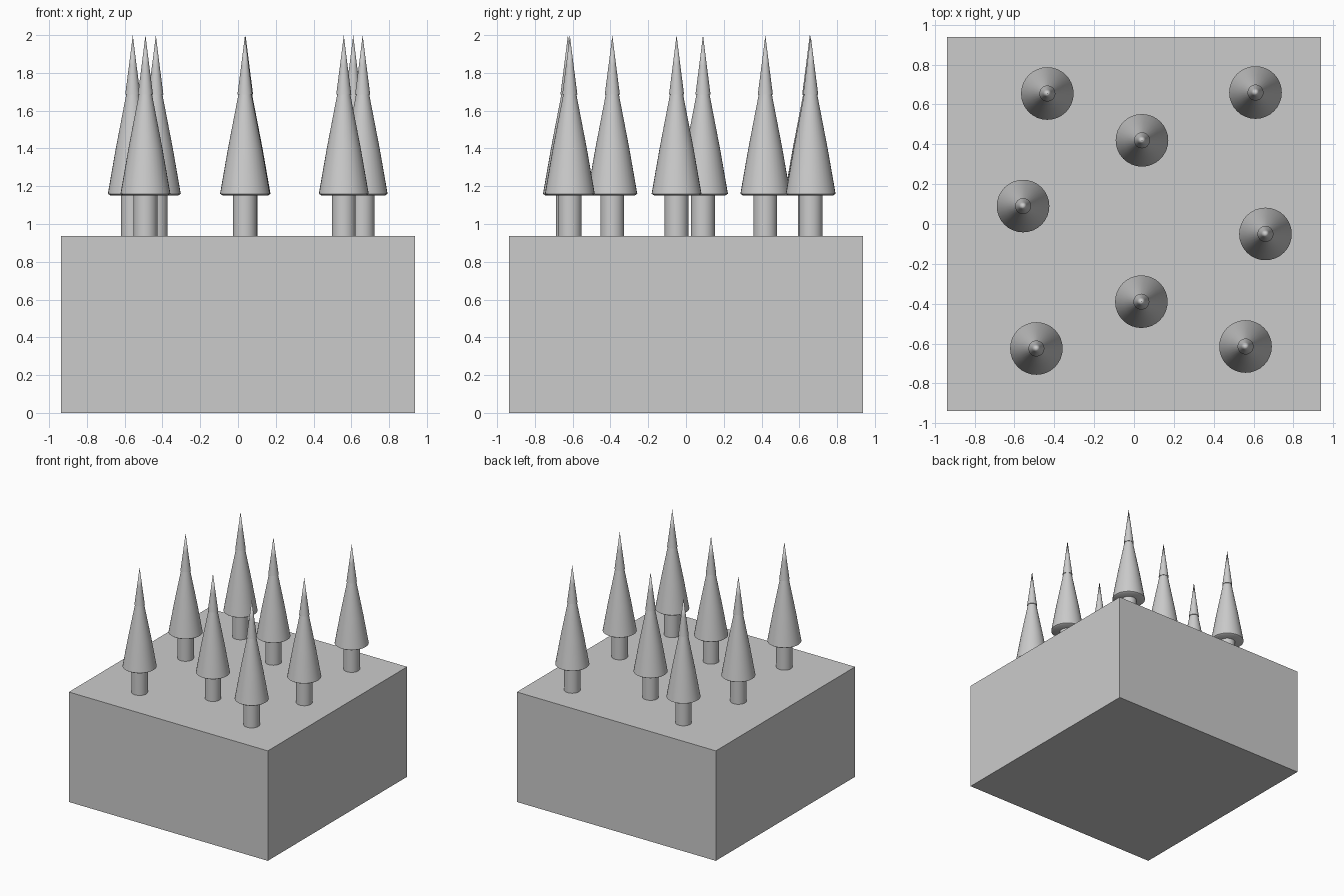
import bpy, bmesh
from math import radians
from mathutils import Matrix

if "Cube" in bpy.data.objects:
    bpy.data.objects.remove(bpy.data.objects["Cube"], do_unlink=True)

grey = bpy.data.materials.new("plain_grey")
grey.use_nodes = True
colour = (0.6, 0.6, 0.6, 1)
grey.diffuse_color = colour
grey.node_tree.nodes["Principled BSDF"].inputs["Base Color"].default_value = colour

SIDE, TOP = 1.876, 0.937


def finish(bm, name):
    mesh = bpy.data.meshes.new(name)
    bmesh.ops.recalc_face_normals(bm, faces=bm.faces)
    bm.to_mesh(mesh)
    bm.free()
    mesh.materials.append(grey)
    obj = bpy.data.objects.new(name, mesh)
    bpy.context.collection.objects.link(obj)
    return obj


def lathe(name, profile, x, y):
    """Spin a (radius, height) profile around the tree's own axis."""
    bm = bmesh.new()
    verts = [bm.verts.new((r, 0, z)) for r, z in profile]
    edges = [bm.edges.new(pair) for pair in zip(verts, verts[1:])]
    bmesh.ops.spin(bm, geom=verts + edges, cent=(0, 0, 0), axis=(0, 0, 1),
                   angle=radians(360), steps=32, use_duplicate=False)
    bmesh.ops.remove_doubles(bm, verts=bm.verts, dist=0.0005)
    obj = finish(bm, name)
    obj.location = (x, y, 0)
    bpy.ops.object.select_all(action='DESELECT')
    obj.select_set(True)
    bpy.context.view_layer.objects.active = obj
    bpy.ops.object.shade_smooth_by_angle(angle=radians(40))


# Ground block
bm = bmesh.new()
bmesh.ops.create_cube(bm, size=1, matrix=Matrix.Translation((0, 0, TOP / 2))
                      @ Matrix.Diagonal((SIDE, SIDE, TOP, 1)))
finish(bm, "ground_block")

# Trees: trunk, wide lower foliage and a narrow tip
trunk = [(0, TOP - 0.01), (0.063, TOP - 0.01), (0.063, 1.17), (0, 1.17)]
foliage = [(0, 1.15), (0.12, 1.152), (0.132, 1.16), (0.09, 1.4), (0.034, 1.69), (0, 1.69)]
tip = [(0, 1.685), (0.04, 1.685), (0.02, 1.84), (0, 2)]
spots = [(-0.435, 0.655), (0.61, 0.66), (0.04, 0.42), (-0.557, 0.09),
         (0.66, -0.05), (0.037, -0.39), (-0.49, -0.625), (0.56, -0.615)]
for i, (x, y) in enumerate(spots, 1):
    lathe(f"trunk_{i}", trunk, x, y)
    lathe(f"foliage_{i}", foliage, x, y)
    lathe(f"treetop_{i}", tip, x, y)
